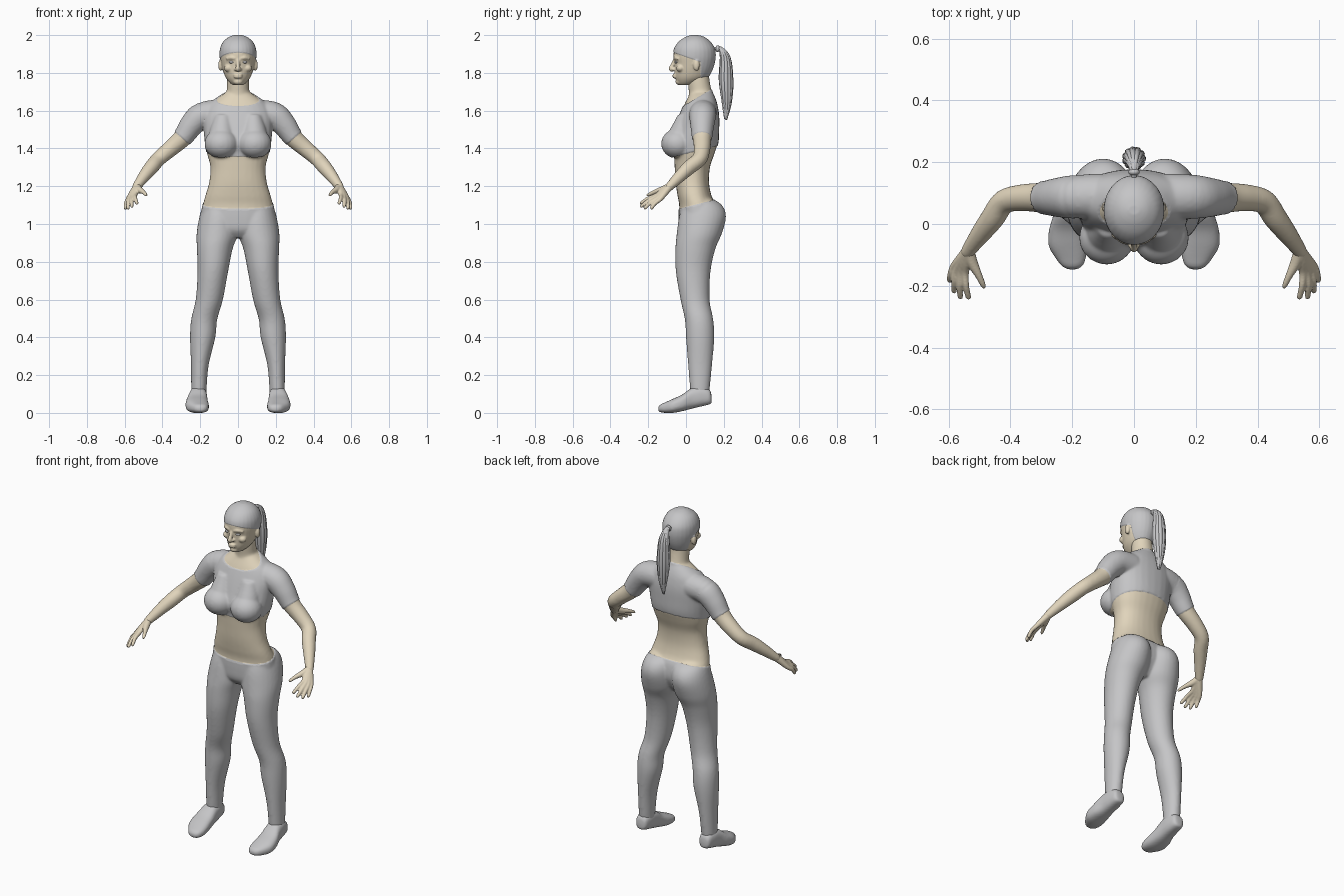
import bpy, bmesh, math, random
from mathutils import Vector, Matrix

random.seed(4)
cube = bpy.data.objects.get("Cube")
if cube:
    bpy.data.objects.remove(cube, do_unlink=True)


def material(name, rgb):
    m = bpy.data.materials.new(name)
    m.use_nodes = True
    m.diffuse_color = (*rgb, 1)
    m.node_tree.nodes["Principled BSDF"].inputs["Base Color"].default_value = (*rgb, 1)
    return m


SKIN = material("beige skin", (0.75, 0.66, 0.5))
GREY = material("soft grey", (0.56, 0.56, 0.57))


def resample(rows, steps=5):
    """Smooth curve through rows of numbers."""
    out = []
    for i in range(len(rows) - 1):
        quad = rows[max(i - 1, 0)], rows[i], rows[i + 1], rows[min(i + 2, len(rows) - 1)]
        for k in range(steps):
            t = k / steps
            out.append([b + 0.5 * t * (c - a + t * (2*a - 5*b + 4*c - d + t * (3*(b - c) + d - a)))
                        for a, b, c, d in zip(*quad)])
    return out + [list(rows[-1])]


def skin_rings(bm, frames, power=1.0, n=28):
    """Closed loft through (centre, u, v) elliptical frames."""
    def bend(v):
        return math.copysign(abs(v) ** power, v)
    rings = []
    for c, u, v in frames:
        angles = [math.tau * k / n for k in range(n)]
        rings.append([bm.verts.new(c + u * bend(math.cos(a)) + v * bend(math.sin(a)))
                      for a in angles])
    faces = [bm.faces.new(rings[0]), bm.faces.new(rings[-1])]
    for lo, hi in zip(rings, rings[1:]):
        for k in range(n):
            j = (k + 1) % n
            faces.append(bm.faces.new((lo[k], lo[j], hi[j], hi[k])))
    bmesh.ops.recalc_face_normals(bm, faces=faces)


def stack(bm, rows, side=1, power=1.0):
    """Level sections: height, centre x, half width, front y, back y."""
    skin_rings(bm, [(Vector((side * x, (f + b) / 2, z)), Vector((w, 0, 0)),
                     Vector((0, (b - f) / 2, 0))) for z, x, w, f, b in resample(rows)], power)


def limb(bm, rows, side=1, n=20):
    """Round tube: x, y, z, radius."""
    pts = resample(rows)
    cs = [Vector((side * p[0], p[1], p[2])) for p in pts]
    frames = []
    for i, c in enumerate(cs):
        t = (cs[min(i + 1, len(cs) - 1)] - cs[max(i - 1, 0)]).normalized()
        u = t.cross(Vector((1, 0.2, 0.3))).normalized()
        frames.append((c, u * pts[i][3], t.cross(u) * pts[i][3]))
    skin_rings(bm, frames, n=n)


def ball(bm, centre, size):
    bmesh.ops.create_uvsphere(bm, u_segments=20, v_segments=14, radius=1,
                              matrix=Matrix.Translation(centre) @ Matrix.Diagonal((*size, 1)))


def add_object(name, bm, mats):
    me = bpy.data.meshes.new(name)
    for f in bm.faces:
        f.smooth = True
    bm.to_mesh(me)
    bm.free()
    for m in mats:
        me.materials.append(m)
    ob = bpy.data.objects.new(name, me)
    bpy.context.collection.objects.link(ob)
    return ob


def fuse(name, bm, voxel, passes, mats, cuts=(), covered=None, lift=0.004):
    """Blend overlapping volumes, cut clean borders, then colour and lift the covered faces."""
    ob = add_object(name, bm, [])
    mod = ob.modifiers.new("blend", 'REMESH')
    mod.mode = 'VOXEL'
    mod.voxel_size = voxel
    soft = ob.modifiers.new("soften", 'SMOOTH')
    soft.factor = 0.5
    soft.iterations = passes
    bpy.context.view_layer.update()
    dg = bpy.context.evaluated_depsgraph_get()
    me = bpy.data.meshes.new_from_object(ob.evaluated_get(dg))
    ob.modifiers.clear()
    ob.data = me
    me.materials.clear()
    for m in mats:
        me.materials.append(m)
    bm = bmesh.new()
    bm.from_mesh(me)
    for co, no in cuts:
        bmesh.ops.bisect_plane(bm, geom=bm.verts[:] + bm.edges[:] + bm.faces[:],
                               dist=0.0005, plane_co=co, plane_no=no)
    bm.normal_update()
    for f in bm.faces:
        f.smooth = True
        f.material_index = int(bool(covered and covered(f.calc_center_median())))
    for v in [v for v in bm.verts if all(f.material_index for f in v.link_faces)]:
        v.co += v.normal * lift
    bm.to_mesh(me)
    bm.free()
    return ob


def plane(co, no):
    return Vector(co), Vector(no).normalized()


def above(p, pl):
    return (p - pl[0]).dot(pl[1]) > 0


# Body: torso, neck, bust, legs and arms blended into one surface
body = bmesh.new()
stack(body, [(.93, 0, .06, 0, .11), (.97, 0, .165, -.03, .14), (1.03, 0, .19, -.036, .165),
             (1.1, 0, .186, -.036, .158), (1.15, 0, .173, -.045, .135), (1.22, 0, .153, -.055, .122),
             (1.3, 0, .146, -.06, .127), (1.37, 0, .163, -.065, .15), (1.43, 0, .172, -.08, .168),
             (1.5, 0, .178, -.06, .172), (1.57, 0, .18, -.035, .172), (1.63, 0, .155, -.01, .163),
             (1.67, 0, .105, .01, .15), (1.7, 0, .06, .025, .135)], power=0.9)
limb(body, [(0, .085, 1.62, .075), (0, .075, 1.7, .061), (0, .067, 1.76, .058), (0, .067, 1.82, .055)])
for s in (1, -1):
    ball(body, (s * .088, -.045, 1.425), (.086, .083, .075))
    limb(body, [(.08, .0, 1.57, .04), (.084, -.015, 1.5, .06), (.086, -.035, 1.44, .07)], s)
    stack(body, [(.09, .207, .036, .03, .115), (.13, .207, .037, .025, .122), (.255, .202, .043, .015, .134),
                 (.4, .187, .063, .004, .146), (.495, .179, .065, -.002, .14), (.6, .152, .068, -.025, .121),
                 (.75, .133, .077, -.05, .126), (.87, .123, .091, -.052, .152), (.95, .109, .106, -.045, .186),
                 (1.04, .1, .1, -.032, .208), (1.1, .095, .085, -.01, .185), (1.14, .09, .06, .03, .12)], s)
    limb(body, [(.1, .09, 1.585, .07), (.19, .088, 1.574, .068), (.245, .086, 1.525, .06),
                (.295, .085, 1.455, .05), (.36, .085, 1.397, .044), (.42, .072, 1.345, .04),
                (.457, .02, 1.302, .039), (.495, -.03, 1.255, .033), (.535, -.085, 1.2, .024),
                (.543, -.097, 1.187, .021)], s)

waist = plane((0, -.04, 1.08), (0, -.25, 1))
hem = plane((0, -.06, 1.357), (0, -.25, 1))
neckline = plane((0, -.02, 1.62), (0, -.6, 1))
sleeve = plane((.295, .085, 1.453), (.65, 0, -.75))
other_sleeve = plane((-.295, .085, 1.453), (-.65, 0, -.75))


def clothed(p):
    q = Vector((abs(p.x), p.y, p.z))
    if not above(q, waist):
        return q.x < .35
    bare_neck = above(q, neckline) and q.x < .12
    return above(q, hem) and not above(q, sleeve) and not bare_neck


fuse("body_with_shirt_and_trousers", body, .007, 9, [SKIN, GREY],
     [waist, hem, neckline, sleeve, other_sleeve], clothed)

# Head with nose, lips, chin, brows, cheeks and ears
head = bmesh.new()
stack(head, [(1.735, 0, .025, -.035, .03), (1.75, 0, .045, -.047, .07), (1.775, 0, .065, -.057, .113),
             (1.81, 0, .079, -.06, .135), (1.85, 0, .089, -.062, .149), (1.89, 0, .095, -.066, .155),
             (1.93, 0, .092, -.06, .15), (1.965, 0, .075, -.035, .126), (1.988, 0, .046, 0, .095),
             (1.998, 0, .018, .03, .06)])
limb(head, [(0, -.058, 1.872, .009), (0, -.07, 1.845, .01), (0, -.079, 1.822, .0125), (0, -.066, 1.813, .01)])
for z in (1.79, 1.778):
    ball(head, (0, -.058, z), (.024, .014, .007))
ball(head, (0, -.036, 1.754), (.026, .02, .018))
for s in (1, -1):
    ball(head, (s * .012, -.066, 1.819), (.009, .011, .008))
    limb(head, [(.014, -.06, 1.875, .008), (.035, -.056, 1.88, .009), (.06, -.038, 1.874, .008)], s)
    ball(head, (s * .05, -.03, 1.825), (.024, .022, .02))
    ball(head, (s * .093, .055, 1.84), (.012, .017, .029))

hairline = plane((0, -.065, 1.907), (0, .35, 1))
nape = plane((0, .1, 1.775), (0, 0, 1))
behind_ears = plane((0, .076, 1.8), (0, 1, 0))
fuse("head_with_hair_cap", head, .0045, 4, [SKIN, GREY], [hairline, nape, behind_ears],
     lambda p: above(p, hairline) or (above(p, nape) and above(p, behind_ears)), lift=.003)

# Eyes
eyes = bmesh.new()
for s in (1, -1):
    ball(eyes, (s * .034, -.05, 1.857), (.015, .01, .007))
add_object("eyes", eyes, [GREY])

# Ponytail: a ring of strands around a core, with a tie
tail = bmesh.new()
path = [(.145, 1.925, .004), (.18, 1.93, .008), (.208, 1.88, .019), (.212, 1.76, .026),
        (.215, 1.65, .018), (.21, 1.56, .004)]
limb(tail, [(0, y, z, spread + .003) for y, z, spread in path], n=12)
count = 11
for k in range(count):
    a = math.tau * k / count
    drop = random.uniform(-.012, .02)
    limb(tail, [(r * math.cos(a), y + r * math.sin(a), z + drop * i / len(path), .4 * r + .003)
                for i, (y, z, r) in enumerate(path)], n=8)
ball(tail, (0, .168, 1.928), (.018, .012, .018))
add_object("ponytail", tail, [GREY])

# Hands and shoes
for s, side in ((1, "left"), (-1, "right")):
    hand = bmesh.new()
    wrist = Vector((.535, -.085, 1.2))
    for knuckle, tip in (((.546, -.157, 1.151), (.535, -.243, 1.108)),
                         ((.56, -.156, 1.144), (.562, -.242, 1.091)),
                         ((.573, -.149, 1.137), (.583, -.222, 1.081)),
                         ((.583, -.138, 1.13), (.597, -.187, 1.08))):
        a, b = Vector(knuckle), Vector(tip)
        middle = a.lerp(b, .5) + Vector((.003, 0, .006))
        limb(hand, [(*wrist, .02), (*wrist.lerp(a, .5), .017), (*a, .0125), (*middle, .0105),
                    (*a.lerp(b, .92), .009), (*b, .005)], s, n=14)
    limb(hand, [(*wrist, .018), (.523, -.125, 1.182), (.503, -.165, 1.17), (.489, -.195, 1.157),
                (.484, -.207, 1.15)] and
         [(*wrist, .018), (.523, -.125, 1.182, .018), (.503, -.165, 1.17, .012),
          (.489, -.195, 1.157, .009), (.484, -.207, 1.15, .005)], s, n=14)
    fuse(side + "_hand", hand, .004, 3, [SKIN])

    shoe = bmesh.new()
    rows = [(.136, .21, .015, .055, .085), (.125, .21, .034, .045, .122), (.08, .21, .044, .034, .14),
            (.03, .212, .049, .022, .132), (-.02, .217, .058, .009, .097), (-.07, .215, .061, 0, .074),
            (-.11, .205, .049, 0, .056), (-.136, .2, .033, .004, .044), (-.147, .2, .014, .012, .03)]
    skin_rings(shoe, [(Vector((s * x, y, (lo + hi) / 2)), Vector((w, 0, 0)), Vector((0, 0, (hi - lo) / 2)))
                      for y, x, w, lo, hi in resample(rows)], power=.78)
    fuse(side + "_shoe", shoe, .006, 4, [GREY])
